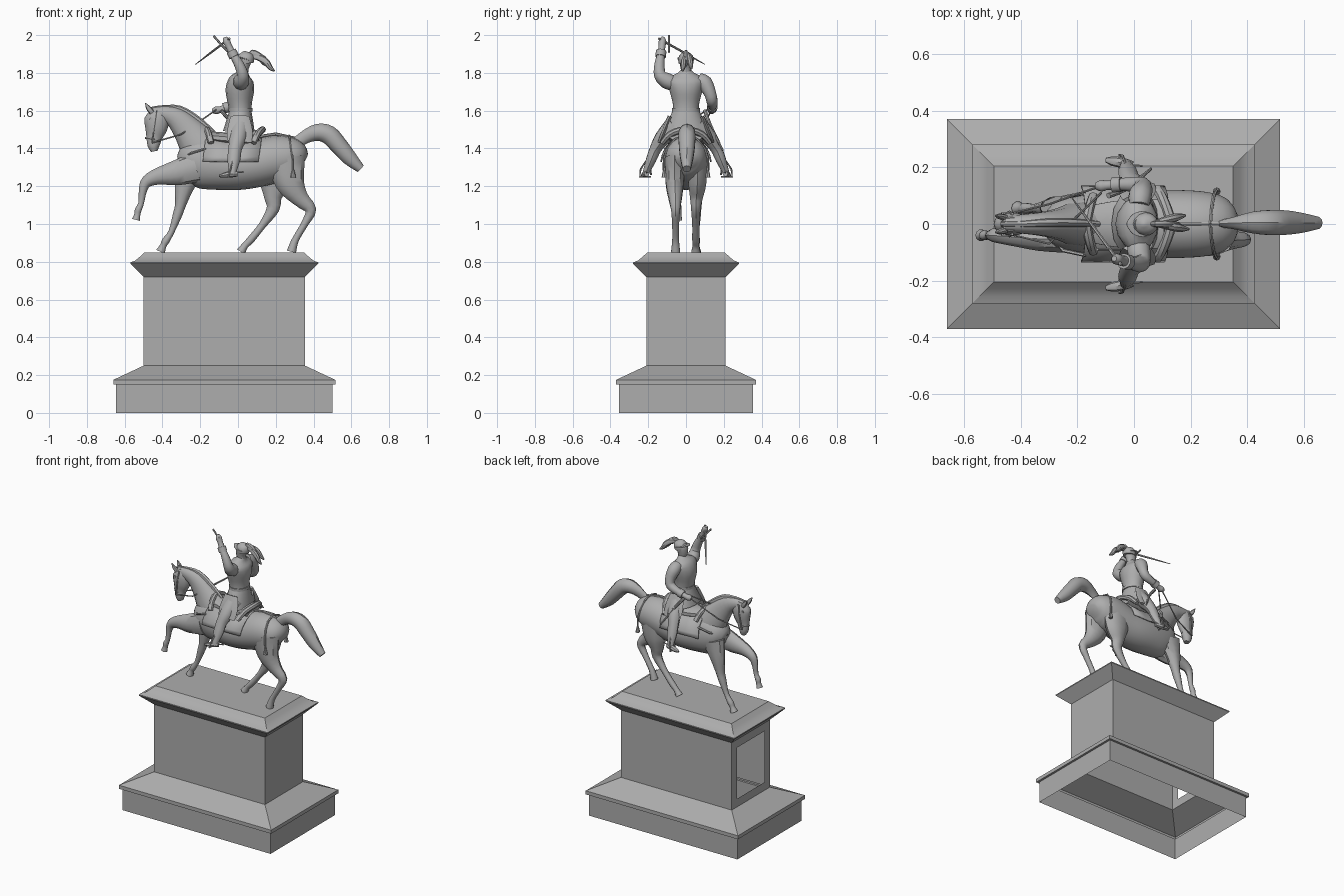
import bpy, bmesh, math
from mathutils import Vector

bronze = bpy.data.materials.new("statue grey")
bronze.diffuse_color = (0.42, 0.42, 0.42, 1)
Y = Vector((0, 1, 0))
X = Vector((1, 0, 0))


def finish(name, bm, angle=38, fix=True):
    if fix:
        bmesh.ops.recalc_face_normals(bm, faces=bm.faces)
    me = bpy.data.meshes.new(name)
    bm.to_mesh(me)
    bm.free()
    me.materials.append(bronze)
    me.shade_smooth()
    me.set_sharp_from_angle(angle=math.radians(angle))
    ob = bpy.data.objects.new(name, me)
    bpy.context.collection.objects.link(ob)
    return ob


def spline(secs, steps):
    """Catmull-Rom through the sections."""
    out = []
    for i in range(len(secs) - 1):
        p0, p1 = secs[max(i - 1, 0)], secs[i]
        p2, p3 = secs[i + 1], secs[min(i + 2, len(secs) - 1)]
        for k in range(steps):
            t = k / steps
            out.append([0.5 * (2 * b + (c - a) * t + (2 * a - 5 * b + 4 * c - d) * t * t
                               + (3 * b - a - 3 * c + d) * t ** 3)
                        for a, b, c, d in zip(p0, p1, p2, p3)])
    return out + [list(secs[-1])]


def loft(name, secs, n=12, side=Y, steps=3):
    """Elliptic rings along a path; each section is x, y, z, depth, width."""
    secs = [s if len(s) == 5 else (*s, s[3]) for s in secs]
    pts = spline(secs, steps)
    bm = bmesh.new()
    rings = []
    for i, p in enumerate(pts):
        a, b = pts[max(i - 1, 0)], pts[min(i + 1, len(pts) - 1)]
        tan = (Vector(b[:3]) - Vector(a[:3])).normalized()
        u = (side - tan * side.dot(tan)).normalized()
        v = tan.cross(u)
        ring = []
        for k in range(n):
            t = 2 * math.pi * k / n
            ring.append(bm.verts.new(Vector(p[:3]) + v * max(p[3], .002) * math.cos(t)
                                     + u * max(p[4], .002) * math.sin(t)))
        rings.append(ring)
    for r, q in zip(rings, rings[1:]):
        for k in range(n):
            bm.faces.new((r[k], r[(k + 1) % n], q[(k + 1) % n], q[k]))
    bm.faces.new(rings[0])
    bm.faces.new(rings[-1])
    return finish(name, bm)


def rod(name, pts, r, n=6, side=Y):
    return loft(name, [(*p, r) for p in pts], n, side, 1)


# Pedestal: open shell of stacked rectangles, window in the end under the head
bm = bmesh.new()
profile = [(.145, 0), (.145, .15), (.16, .15), (.16, .175), (0, .25), (0, .72),
           (.07, .79), (.07, .797), (.045, .806), (.018, .828), (-.005, .85)]
rings = [[bm.verts.new((-.0725 + sx * (.4275 + o), sy * (.21 + o), z))
          for sx, sy in ((-1, -1), (1, -1), (1, 1), (-1, 1))] for o, z in profile]
for r, q in zip(rings, rings[1:]):
    for k in range(4):
        bm.faces.new((r[k], r[(k + 1) % 4], q[(k + 1) % 4], q[k]))
bm.faces.new(rings[-1])
bm.normal_update()
end = [f for f in bm.faces if f.normal.x < -.99 and abs(f.calc_center_median().z - .485) < .02]
bmesh.ops.inset_region(bm, faces=end, thickness=.08)
bmesh.ops.delete(bm, geom=end, context='FACES')
finish("pedestal", bm, 25, False)

# Horse trunk, neck and head
loft("horse_body", [(-.31, 0, 1.32, .04, .04), (-.27, 0, 1.33, .10, .085), (-.2, 0, 1.33, .14, .105),
                    (-.1, 0, 1.315, .135, .12), (0, 0, 1.305, .125, .125), (.1, 0, 1.32, .125, .122),
                    (.2, 0, 1.345, .125, .12), (.28, 0, 1.35, .11, .11), (.33, 0, 1.34, .08, .085),
                    (.352, 0, 1.33, .035, .045)], 18)
loft("horse_neck", [(-.12, 0, 1.34, .13, .09), (-.195, 0, 1.405, .112, .08), (-.265, 0, 1.495, .08, .055),
                    (-.33, 0, 1.56, .058, .042), (-.40, 0, 1.585, .04, .034), (-.455, 0, 1.59, .026, .026)], 14)
loft("horse_head", [(-.435, 0, 1.61, .03, .025), (-.43, 0, 1.565, .064, .04), (-.433, 0, 1.51, .06, .04),
                    (-.443, 0, 1.46, .043, .03), (-.447, 0, 1.415, .032, .029), (-.443, 0, 1.385, .018, .02)], 14)
loft("horse_mane", [(-.13, 0, 1.475, .02, .012), (-.22, .004, 1.545, .028, .016),
                    (-.31, .004, 1.602, .025, .016), (-.40, 0, 1.615, .014, .012), (-.47, 0, 1.61, .008, .008)], 8)
for s, tag in ((-1, "near"), (1, "far")):
    loft("horse_ear_" + tag, [(-.455, s * .022, 1.59, .014, .012), (-.475, s * .027, 1.615, .013, .01),
                              (-.49, s * .03, 1.64, .002, .002)], 8)
    rod("horse_eye_" + tag, [(-.46, s * .030, 1.555), (-.46, s * .041, 1.555)], .009, 8, X)
loft("horse_tail", [(.30, 0, 1.42, .03, .012), (.355, .003, 1.46, .035, .022), (.42, .005, 1.485, .045, .04),
                    (.48, .005, 1.472, .05, .046), (.53, .005, 1.42, .047, .045), (.59, .004, 1.35, .04, .036),
                    (.65, .004, 1.292, .023, .022)], 10)

# Horse legs
loft("raised_front_leg", [(-.22, -.055, 1.30, .08, .05), (-.33, -.052, 1.27, .066, .045), (-.42, -.046, 1.253, .045, .034),
                          (-.482, -.04, 1.225, .032, .027), (-.503, -.04, 1.18, .022, .02), (-.513, -.04, 1.11, .015),
                          (-.528, -.04, 1.075, .018), (-.533, -.04, 1.05, .016), (-.54, -.04, 1.022, .021)], 10)
loft("standing_front_leg", [(-.25, .055, 1.31, .085, .045), (-.283, .056, 1.2, .052, .04), (-.305, .055, 1.1, .029),
                            (-.32, .055, 1.05, .025), (-.352, .055, .96, .016), (-.383, .055, .91, .02),
                            (-.396, .055, .885, .017), (-.41, .055, .853, .025)], 10)
loft("forward_hind_leg", [(.2, .06, 1.35, .11, .055), (.195, .06, 1.22, .085, .05), (.185, .055, 1.14, .047, .036),
                          (.185, .052, 1.08, .034, .026), (.13, .052, .995, .02), (.07, .052, .92, .02),
                          (.037, .052, .885, .018), (.015, .052, .853, .025)], 10)
loft("rear_hind_leg", [(.25, -.06, 1.35, .105, .055), (.275, -.06, 1.22, .078, .05), (.33, -.057, 1.135, .046, .036),
                       (.385, -.055, 1.075, .03, .025), (.358, -.055, 1.01, .02), (.317, -.055, .94, .018),
                       (.297, -.055, .90, .02), (.283, -.055, .853, .025)], 10)

# Saddle blanket wrapped over the back
bm = bmesh.new()
rows = []
for i in range(17):
    t = -1.43 + 2.86 * i / 16
    shift = .02 * math.cos(t)
    rows.append([bm.verts.new((x + shift, .137 * math.sin(t), 1.31 + h * math.cos(t)))
                 for x, h in ((-.19, .158), (-.09, .14), (.01, .135), (.105, .148))])
for r, q in zip(rows, rows[1:]):
    for k in range(3):
        bm.faces.new((r[k], r[k + 1], q[k + 1], q[k]))
blanket = finish("saddle_blanket", bm)
mod = blanket.modifiers.new("thickness", 'SOLIDIFY')
mod.thickness = .008


# Saddle rolls front and rear, seat between
def arch(name, x, lean, w, low, high, r):
    loft(name, [(x - lean, -w, low, r * .8, r), (x, -w * .65, (low + 2 * high) / 3, r), (x + lean, 0, high, r),
                (x, w * .65, (low + 2 * high) / 3, r), (x - lean, w, low, r * .8, r)], 8, X)


arch("saddle_cantle", .105, .025, .125, 1.43, 1.50, .018)
arch("saddle_pommel", -.155, -.012, .10, 1.43, 1.50, .017)
loft("saddle_seat", [(-.15, 0, 1.46, .03, .07), (-.03, 0, 1.45, .035, .09), (.11, 0, 1.465, .035, .09)], 10)

# Rump harness with tassels, bridle, reins and stirrups
rod("crupper_strap", [(.11, 0, 1.463), (.2, 0, 1.477), (.30, 0, 1.455)], .008)
for s, tag in ((-1, "near"), (1, "far")):
    rod("rump_strap_" + tag, [(.27, 0, 1.468), (.275, s * .06, 1.45), (.282, s * .1, 1.40), (.29, s * .117, 1.345),
                              (.292, s * .115, 1.28)], .006, 6, X)
    loft("tassel_" + tag, [(.292, s * .115, 1.285, .006), (.292, s * .115, 1.262, .012), (.292, s * .115, 1.245, .014)], 8)
    rod("rein_" + tag, [(-.455, s * .032, 1.43), (-.30, s * .07, 1.475), (-.115, .135 - .012 * (1 - s), 1.605)], .004)
    rod("cheek_strap_" + tag, [(-.43, s * .036, 1.60), (-.44, s * .043, 1.53), (-.455, s * .034, 1.43)], .005, 6, X)
    rod("noseband_" + tag, [(-.49, 0, 1.455), (-.455, s * .033, 1.45), (-.405, 0, 1.445)], .005, 6, Vector((0, 0, 1)))
    rod("breast_strap_" + tag, [(-.17, s * .11, 1.40), (-.25, s * .094, 1.375), (-.315, 0, 1.345)], .007, 6, Vector((0, 0, 1)))
    rod("stirrup_" + tag, [(-.045, s * .185, 1.26), (-.04, s * .19, 1.30), (-.03, s * .215, 1.33), (-.04, s * .24, 1.29),
                           (-.05, s * .245, 1.25), (-.05, s * .185, 1.25)], .005, 6, X)

    # Rider legs and boots
    loft("rider_leg_" + tag, [(.015, s * .06, 1.53, .055, .05), (0, s * .125, 1.455, .046, .042),
                              (-.015, s * .16, 1.40, .036, .032), (-.022, s * .185, 1.34, .034, .028),
                              (-.028, s * .207, 1.285, .022, .02), (-.03, s * .213, 1.262, .021, .018)], 10)
    loft("rider_boot_" + tag, [(-.005, s * .208, 1.266, .015, .014), (-.04, s * .216, 1.264, .018, .018),
                               (-.075, s * .222, 1.258, .013, .017), (-.1, s * .226, 1.254, .006, .008)], 8)
    rod("spur_" + tag, [(-.01, s * .208, 1.272), (.03, s * .205, 1.276)], .004)

# Rider torso, skirt and belt
loft("rider_torso", [(.015, 0, 1.58, .056, .068), (.01, 0, 1.64, .064, .072), (.01, 0, 1.71, .076, .09),
                     (.018, 0, 1.765, .064, .098), (.025, 0, 1.795, .035, .05), (.03, 0, 1.815, .024, .026)], 14)
loft("rider_skirt", [(.013, 0, 1.61, .056, .068), (.01, 0, 1.55, .07, .095), (.005, 0, 1.485, .085, .128)], 14)
rod("rider_belt", [(.014, 0, 1.596), (.014, 0, 1.614)], .068, 14).scale = (.95, 1.1, 1)
for s, tag in ((-1, "near"), (1, "far")):
    loft("skirt_flap_" + tag, [(.01, s * .085, 1.57, .05, .012), (.01, s * .118, 1.49, .068, .014),
                               (.01, s * .142, 1.43, .062, .01)], 8)

# Raised sword arm and rein arm
loft("raised_arm", [(.015, -.07, 1.745, .04), (.018, -.105, 1.76, .042), (.025, -.138, 1.79, .032),
                    (.005, -.14, 1.845, .027), (-.03, -.132, 1.905, .02), (-.048, -.127, 1.94, .018),
                    (-.062, -.124, 1.97, .02), (-.07, -.122, 1.988, .01)], 10, X)
loft("rein_arm", [(.018, .065, 1.765, .036), (.022, .1, 1.745, .042), (.032, .128, 1.69, .033),
                  (.02, .138, 1.65, .03), (-.035, .14, 1.625, .024), (-.09, .137, 1.607, .017),
                  (-.115, .135, 1.602, .021), (-.135, .134, 1.597, .012)], 10)
for name, c in (("raised_cuff", ((-.02, -.135, 1.885), (-.036, -.131, 1.915))),
                ("rein_cuff", ((-.045, .14, 1.622), (-.075, .138, 1.612)))):
    rod(name, c, .028, 10, X if "raised" in name else Y)

# Sword with cross guard, scabbard at the left hip
loft("sword_blade", [(-.045, -.145, 1.982, .006), (-.14, -.015, 1.91, .006), (-.225, .10, 1.845, .002)], 6, X, 1)
rod("sword_guard", [(-.13, -.09, 1.997), (-.092, -.09, 1.953), (-.05, -.09, 1.91)], .006)
loft("scabbard", [(-.09, .10, 1.60, .01), (-.02, .13, 1.52, .009), (.06, .195, 1.39, .005)], 8)

# Head, helmet and plume
loft("rider_head", [(.03, 0, 1.80, .025), (.025, 0, 1.828, .034, .029), (.03, 0, 1.865, .04, .036),
                    (.035, 0, 1.89, .034, .03)], 12)
loft("helmet", [(.042, 0, 1.85, .04, .039), (.04, 0, 1.875, .046, .041), (.036, 0, 1.898, .036, .031),
                (.034, 0, 1.915, .006, .006)], 12)
loft("helmet_brim", [(.06, 0, 1.868, .006, .04), (.03, 0, 1.876, .006, .048), (-.005, 0, 1.884, .005, .036),
                     (-.025, 0, 1.89, .003, .008)], 10)
for k, (dy, dz, dx) in enumerate(((.02, .0, 0), (-.012, -.012, .012), (.0, .014, -.02))):
    loft("plume_%d" % (k + 1), [(.06, 0, 1.885, .006), (.095 + dx, dy * .5, 1.893 + dz, .016, .011),
                                (.135 + dx, dy, 1.872 + dz, .018, .015), (.16 + dx, dy * 1.3, 1.838 + dz, .013, .012),
                                (.182 + dx, dy * 1.5, 1.822 + dz, .004)], 8)
